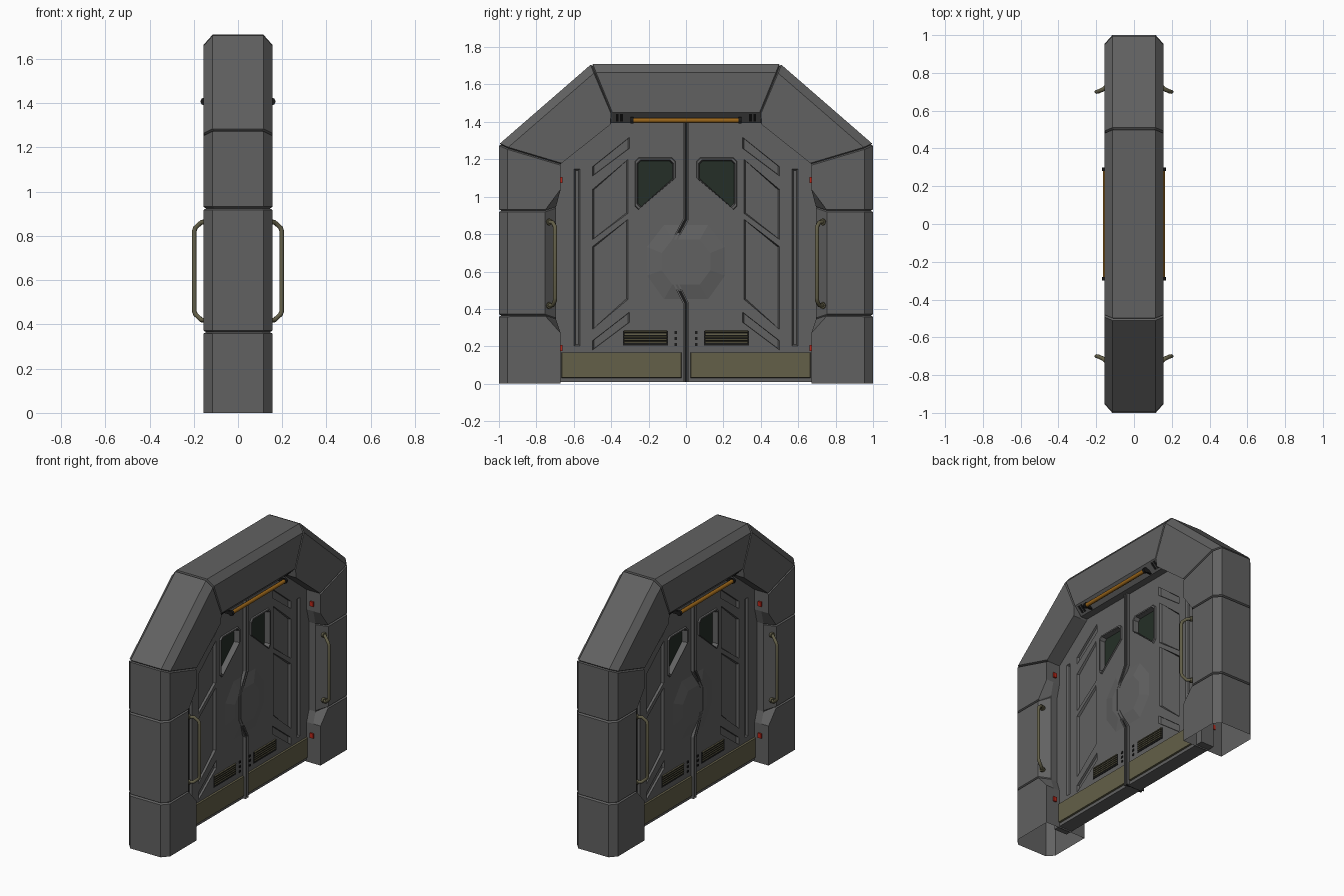
import bpy, bmesh
from mathutils import Vector

if "Cube" in bpy.data.objects:
    bpy.data.objects.remove(bpy.data.objects["Cube"])


def colour(name, r, g, b):
    m = bpy.data.materials.new(name)
    m.diffuse_color = (r, g, b, 1)
    m.use_nodes = True
    m.node_tree.nodes["Principled BSDF"].inputs["Base Color"].default_value = m.diffuse_color
    return m


STEEL = colour("dark_steel", .12, .12, .12)
OLIVE = colour("olive_metal", .125, .115, .065)
ORANGE = colour("orange_lamp", .32, .13, .01)
RED = colour("red_light", .5, .02, .01)
BLACK = colour("black", .01, .01, .01)
GLASS = colour("dark_glass", .018, .028, .02)


def make(name, verts, faces, mat, mirror=(True, True)):
    me = bpy.data.meshes.new(name)
    bm = bmesh.new()
    vs = [bm.verts.new(v) for v in verts]
    for f in faces:
        bm.faces.new([vs[i] for i in f])
    bmesh.ops.remove_doubles(bm, verts=bm.verts, dist=1e-5)
    bmesh.ops.recalc_face_normals(bm, faces=bm.faces)
    bm.to_mesh(me)
    bm.free()
    me.materials.append(mat)
    ob = bpy.data.objects.new(name, me)
    bpy.context.collection.objects.link(ob)
    if any(mirror):
        ob.modifiers.new("mirror", 'MIRROR').use_axis = (*mirror, False)
    return ob


def inset(pts, d):
    ys, zs = [p[0] for p in pts], [p[1] for p in pts]
    cy, cz = (min(ys) + max(ys)) / 2, (min(zs) + max(zs)) / 2
    ky, kz = 1 - 2 * d / (max(ys) - min(ys)), 1 - 2 * d / (max(zs) - min(zs))
    return [(cy + (y - cy) * ky, cz + (z - cz) * kz) for y, z in pts]


# a yz outline extruded along x, optionally tapering towards x1
def prism(name, pts, x0, x1, mat=STEEL, taper=0, mirror=(True, True)):
    n = len(pts)
    top = inset(pts, taper) if taper else pts
    verts = [(x0, *p) for p in pts] + [(x1, *p) for p in top]
    faces = [range(n), range(n, 2 * n)]
    faces += [(i, (i + 1) % n, n + (i + 1) % n, n + i) for i in range(n)]
    return make(name, verts, faces, mat, mirror)


def rect(y0, y1, z0, z1):
    return [(y0, z0), (y1, z0), (y1, z1), (y0, z1)]


# round bar following a path, with a few sides
def tube(name, path, r, mat, mirror=(True, True), res=2):
    cu = bpy.data.curves.new(name, 'CURVE')
    cu.dimensions, cu.bevel_depth, cu.bevel_resolution = '3D', r, res
    cu.use_fill_caps = True
    sp = cu.splines.new('POLY')
    sp.points.add(len(path) - 1)
    for p, c in zip(sp.points, path):
        p.co = (*c, 1)
    tmp = bpy.data.objects.new(name, cu)
    bpy.context.collection.objects.link(tmp)
    me = bpy.data.meshes.new_from_object(tmp.evaluated_get(bpy.context.evaluated_depsgraph_get()))
    bpy.data.objects.remove(tmp)
    me.materials.clear()
    me.materials.append(mat)
    ob = bpy.data.objects.new(name, me)
    bpy.context.collection.objects.link(ob)
    ob.modifiers.new("mirror", 'MIRROR').use_axis = (*mirror, False)
    return ob


def cut(target, cutters):
    for c in cutters:
        c.hide_render = True
        m = target.modifiers.new("cut", 'BOOLEAN')
        m.operation, m.solver, m.object = 'DIFFERENCE', 'EXACT', c
    dg = bpy.context.evaluated_depsgraph_get()
    me = bpy.data.meshes.new_from_object(target.evaluated_get(dg))
    target.modifiers.clear()
    target.data = me
    for c in cutters:
        bpy.data.objects.remove(c)


# --- frame: stations of (outer, chamfer, front inner, deep inner, is_seam) ---
stations = [
    ((1, 0), (.955, 0), (.67, 0), (.67, 0), 0),
    ((1, .27), (.955, .27), (.67, .27), (.67, .27), 0),
    ((1, .365), (.955, .365), (.755, .365), (.695, .345), 1),
    ((1, .925), (.955, .925), (.755, .925), (.695, .945), 1),
    ((1, 1.04), (.955, 1.04), (.67, 1.04), (.67, 1.04), 0),
    ((1, 1.28), (.955, 1.26), (.67, 1.175), (.67, 1.175), 1),
    ((.53, 1.688), (.513, 1.643), (.405, 1.385), (.405, 1.385), 0),
    ((.505, 1.71), (.488, 1.665), (.40, 1.45), (.40, 1.395), 1),
    ((0, 1.71), (0, 1.665), (0, 1.45), (0, 1.395), 0),
]
XS = (.115, .155, .155, .10)


def section(st, groove=0):
    p = [Vector((x, *q)) for x, q in zip(XS, st)]
    if groove:
        d = (p[2] - p[0]).normalized() * groove
        p[0] += d
        p[1] += d * .5
        for q in p[:3]:
            q.x -= groove
    return p + [Vector((-q.x, q.y, q.z)) for q in reversed(p)]


rings = []
for i, st in enumerate(stations):
    s = section(st)
    if st[4]:
        def step(j):
            o = section(stations[j])
            return [a + (b - a).normalized() * min(.007, (b - a).length / 3) for a, b in zip(s, o)]
        rings += [step(i - 1), section(st, .012), step(i + 1)]
    else:
        rings.append(s)
verts = [v for r in rings for v in r]
faces = [(8 * r + k, 8 * r + (k + 1) % 8, 8 * r + 8 + (k + 1) % 8, 8 * r + 8 + k)
         for r in range(len(rings) - 1) for k in range(8)]
make("door_frame", verts, faces, STEEL, (False, True))

# --- door leaves split by a kinked seam ---
seam = [(0, .01), (0, .43), (-.075, .58), (-.075, .74), (0, .88), (0, 1.42)]
rim = [(.42, 1.42), (.72, 1.17), (.72, .01)]
panels = [
    [(.31, 1.20), (.50, 1.04), (.50, .77), (.31, .91)],
    [(.31, .88), (.50, .735), (.50, .29), (.31, .45)],
    [(.30, 1.32), (.50, 1.16), (.50, 1.11), (.30, 1.26)],
    [(.30, .385), (.50, .23), (.50, .18), (.30, .33)],
    rect(.565, .60, .20, 1.15),
]
window = [(.055, 1.19), (.075, 1.21), (.255, 1.21), (.275, 1.19), (.275, .95), (.255, .93), (.055, 1.10)]
for side, s in (("left", -1), ("right", 1)):
    leaf = prism(side + "_door_leaf", [(y + s * .004, z) for y, z in seam] + [(s * y, z) for y, z in rim],
                 -.05, .05, mirror=(False, False))
    cutters = [prism("cutter", [(s * y, z) for y, z in p], .052, .036, taper=.009, mirror=(True, False))
               for p in panels]
    cutters.append(prism("cutter", [(s * y, z) for y, z in inset(window, .015)], -.1, .1, mirror=(False, False)))
    cut(leaf, cutters)

# seam strips running down the middle
for off, x, w, nm in ((-.011, .07, .005, "seam_strip_a"), (.011, .07, .005, "seam_strip_b"), (0, .06, .009, "seam_core")):
    line = [(y + off - w, z) for y, z in seam] + [(y + off + w, z) for y, z in reversed(seam)]
    prism(nm, line, -x, x, BLACK if off == 0 else STEEL, mirror=(False, False))

# faceted centre boss on both faces
boss = [(.13, .43), (.23, .57), (.23, .74), (.13, .87), (-.13, .87), (-.23, .74), (-.23, .57), (-.13, .43)]
prism("centre_boss", boss, .045, .068, taper=.10, mirror=(True, False))

# windows: raised rim and recessed glass
rim_in = inset(window, .018)
n = len(window)
loops = [[(.045, *p) for p in window], [(.06, *p) for p in inset(window, .004)],
         [(.06, *p) for p in inset(window, .013)], [(.03, *p) for p in rim_in]]
make("window_rim", sum(loops, []),
     [(a * n + i, a * n + (i + 1) % n, a * n + n + (i + 1) % n, a * n + n + i) for a in range(3) for i in range(n)], STEEL)
prism("window_glass", inset(window, .015), .0, .02, GLASS)

# kick plates, sill, vents and rivets
prism("kick_plate", rect(.022, .668, .03, .17), .04, .062, OLIVE, taper=.004)
prism("vent_back", rect(.095, .338, .205, .282), .045, .053, BLACK)
for i in range(5):
    z = .216 + i * .0145
    prism("vent_slat", rect(.102, .331, z, z + .010), .05, .058, OLIVE, taper=.002)
for z in (.21, .242, .274):
    prism("vent_stud", rect(.047, .062, z - .007, z + .007), .045, .055, BLACK)

# grab handles
tube("grab_handle", [(.135, .738, .418), (.165, .712, .420), (.192, .70, .445), (.198, .70, .46), (.198, .70, .82),
                     (.192, .70, .838), (.165, .712, .862), (.135, .738, .865)], .011, OLIVE)
for z in (.418, .865):
    tube("handle_foot", [(.132, .735, z), (.148, .728, z)], .018, OLIVE)

# lamp bars over the door with end caps, brackets and vent slits
tube("lamp_bar", [(.152, -.285, 1.408), (.152, .285, 1.408)], .013, ORANGE, (True, False))
tube("lamp_cap", [(.152, .28, 1.408), (.152, .298, 1.408)], .018, BLACK)
prism("lamp_bracket", rect(.282, .296, 1.398, 1.42), .10, .15, BLACK)
for y in (.345, .368):
    make("slit", [(x, yy, z) for yy in (y - .007, y + .007)
                  for x, z in ((.112, 1.403), (.15, 1.441), (.145, 1.446), (.107, 1.408))],
         [(0, 1, 2, 3), (4, 5, 6, 7)] + [(i, (i + 1) % 4, 4 + (i + 1) % 4, 4 + i) for i in range(4)], BLACK)

# red marker lights on the inner jambs
for z in (.19, 1.09):
    prism("marker_light", rect(.66, .675, z - .016, z + .016), .08, .105, RED)
